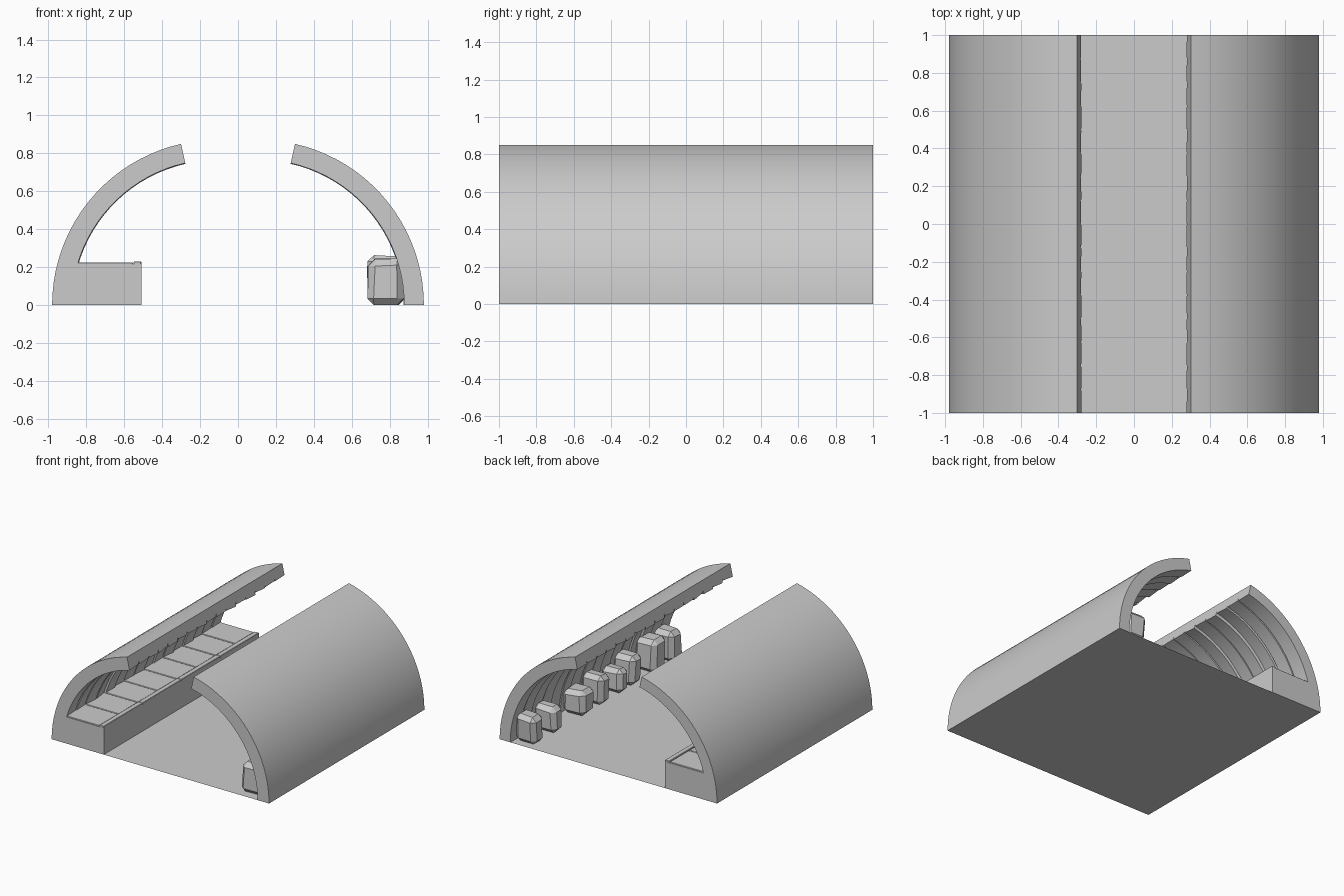
import bpy, bmesh, math, random
from mathutils import Vector

if "Cube" in bpy.data.objects:
    bpy.data.objects.remove(bpy.data.objects["Cube"])

CX, R_OUT, END = 0.109, 0.871, math.radians(77.3)
ARC, RIBS = 20, 16


def finish(name, bm, smooth=False):
    bmesh.ops.recalc_face_normals(bm, faces=bm.faces)
    me = bpy.data.meshes.new(name)
    bm.to_mesh(me)
    bm.free()
    ob = bpy.data.objects.new(name, me)
    bpy.context.collection.objects.link(ob)
    if smooth:
        bpy.context.view_layer.objects.active = ob
        ob.select_set(True)
        bpy.ops.object.shade_smooth_by_angle(angle=math.radians(25))
        ob.select_set(False)
    return ob


def loft(bm, rings):
    """Join closed rings of points and cap both ends with quads/ngons."""
    vs = [[bm.verts.new(p) for p in ring] for ring in rings]
    n = len(vs[0])
    for a, b in zip(vs, vs[1:]):
        for i in range(n):
            j = (i + 1) % n
            bm.faces.new((a[i], a[j], b[j], b[i]))
    return vs


def shell(name, side, seed):
    """Curved wall with a smooth outside and uneven ribs inside."""
    rnd = random.Random(seed)
    stations = []
    w = 2 / RIBS
    for k in range(RIBS):
        y = -1 + k * w
        r1, r2 = (rnd.uniform(0.763, 0.782) for _ in range(2))
        if k:
            stations.append((y, 0.795))
        stations += [(y + (0.006 if k else 0), r1),
                     (y + w - (0.006 if k < RIBS - 1 else 0), r2)]
    rings = []
    for y, r in stations:
        pt = lambda rad, i: (side * (CX + rad * math.cos(END * i / ARC)), y,
                             rad * math.sin(END * i / ARC))
        rings.append([pt(R_OUT, i) for i in range(ARC + 1)] +
                     [pt(r, i) for i in range(ARC, -1, -1)])
    bm = bmesh.new()
    vs = loft(bm, rings)
    for ring in (vs[0], vs[-1]):
        for i in range(ARC):
            bm.faces.new((ring[i], ring[i + 1], ring[-2 - i], ring[-1 - i]))
    finish(name, bm, True)


def box(name, x0, x1, y0, y1, z0, z1, bevel=0):
    bm = bmesh.new()
    bmesh.ops.create_cube(bm, size=1)
    for v in bm.verts:
        v.co = Vector(((x0 + x1) / 2 + v.co.x * (x1 - x0),
                       (y0 + y1) / 2 + v.co.y * (y1 - y0),
                       (z0 + z1) / 2 + v.co.z * (z1 - z0)))
    if bevel:
        bmesh.ops.bevel(bm, geom=bm.edges[:], offset=bevel, segments=1, affect='EDGES')
    return finish(name, bm)


# Curved walls
shell("left_wall", -1, 3)
shell("right_wall", 1, 8)

# Floor sheet
bm = bmesh.new()
bm.faces.new([bm.verts.new(p) for p in
              ((-0.98, -1, 0), (0.98, -1, 0), (0.98, 1, 0), (-0.98, 1, 0))])
finish("floor", bm)

# Raised ledge with paving slabs and a kerb strip
box("ledge", -0.9, -0.51, -1, 1, 0, 0.216)
for i in range(8):
    y = -1 + i * 0.25
    box(f"ledge_slab_{i}", -0.87, -0.553, y + 0.003, y + 0.247, 0.2, 0.224, 0.003)
for i in range(4):
    y = -1 + i * 0.5
    box(f"kerb_{i}", -0.55, -0.51, y + 0.001, y + 0.499, 0.2, 0.23, 0.003)

# Boulders along the right wall: y, height, width along y
rnd = random.Random(5)
for n, (y, h, w) in enumerate(((0.9, 0.23, 0.15), (0.66, 0.22, 0.13), (0.27, 0.21, 0.17),
                               (0.05, 0.24, 0.15), (-0.2, 0.2, 0.13), (-0.36, 0.24, 0.14),
                               (-0.66, 0.265, 0.16), (-0.88, 0.25, 0.15))):
    bm = bmesh.new()
    bmesh.ops.create_cube(bm, size=1)
    for v in bm.verts:
        jit = lambda a: rnd.uniform(-a, a)
        v.co = Vector((0.78 + v.co.x * 0.19 + jit(0.008), y + v.co.y * w + jit(0.012),
                       h / 2 + v.co.z * h + (jit(0.01) - 0.008 if v.co.z > 0 else 0)))
    bmesh.ops.bevel(bm, geom=bm.edges[:], offset=0.035, segments=1, affect='EDGES')
    finish(f"boulder_{n}", bm)
